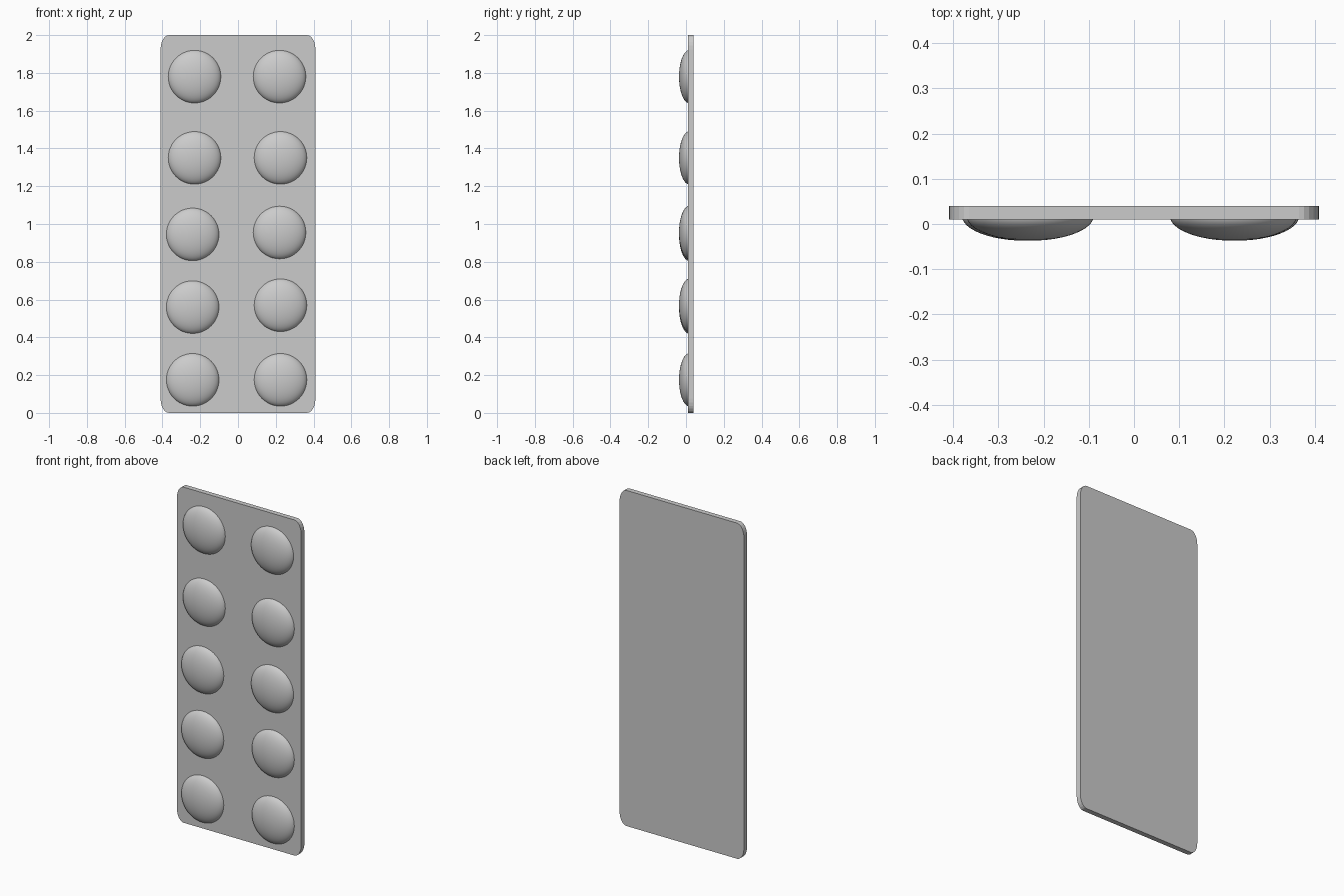
import bpy, bmesh, math
from mathutils import Vector

cube = bpy.data.objects.get("Cube")
if cube:
    bpy.data.objects.remove(cube, do_unlink=True)

WIDTH, HEIGHT = 0.82, 2.0
FRONT, BACK = 0.01, 0.04
CORNER_X, CORNER_Z = 0.045, 0.075


def make_material(name, colour):
    mat = bpy.data.materials.new(name)
    mat.use_nodes = True
    mat.diffuse_color = colour
    mat.node_tree.nodes["Principled BSDF"].inputs["Base Color"].default_value = colour
    return mat


grey = make_material("soft grey", (0.6, 0.6, 0.6, 1))


def add_object(name, bm):
    bmesh.ops.recalc_face_normals(bm, faces=bm.faces)
    mesh = bpy.data.meshes.new(name)
    bm.to_mesh(mesh)
    bm.free()
    mesh.materials.append(grey)
    obj = bpy.data.objects.new(name, mesh)
    bpy.context.collection.objects.link(obj)
    return obj


# Flat backing card with rounded corners
bm = bmesh.new()
outline = []
steps = 6
for corner, (sx, sz) in enumerate([(1, 1), (-1, 1), (-1, -1), (1, -1)]):
    for i in range(steps + 1):
        a = (corner + i / steps) * math.pi / 2
        x = sx * (WIDTH / 2 - CORNER_X) + CORNER_X * math.cos(a)
        z = HEIGHT / 2 + sz * (HEIGHT / 2 - CORNER_Z) + CORNER_Z * math.sin(a)
        outline.append(bm.verts.new((x, FRONT, z)))
face = bm.faces.new(outline)
back = bmesh.ops.extrude_face_region(bm, geom=[face], use_keep_orig=True)
moved = [v for v in back["geom"] if isinstance(v, bmesh.types.BMVert)]
bmesh.ops.translate(bm, verts=moved, vec=(0, BACK - FRONT, 0))
add_object("backing_card", bm)


# Shallow domed pocket, open side buried in the card
def add_pocket(name, x, z, radius=0.141, middle=0.018, tip=-0.037):
    bm = bmesh.new()
    bmesh.ops.create_uvsphere(bm, u_segments=48, v_segments=24, radius=1)
    bmesh.ops.bisect_plane(bm, geom=bm.verts[:] + bm.edges[:] + bm.faces[:],
                           plane_co=(0, 0, 0), plane_no=(0, 0, -1), clear_outer=True)
    for v in bm.verts:
        v.co = Vector((radius * v.co.x, -(middle - tip) * v.co.z, radius * v.co.y))
    obj = add_object(name, bm)
    obj.location = (x, middle, z)
    for p in obj.data.polygons:
        p.use_smooth = True


# Two slightly uneven columns, listed from the bottom up
right_column = [(-0.24, 0.175), (-0.24, 0.56), (-0.24, 0.945), (-0.23, 1.35), (-0.23, 1.78)]
left_column = [(0.225, 0.175), (0.225, 0.57), (0.22, 0.955), (0.225, 1.35), (0.22, 1.78)]
for side, column in (("right", right_column), ("left", left_column)):
    for row, (x, z) in enumerate(column, 1):
        add_pocket(f"{side}_pocket_{row}", x, z)
